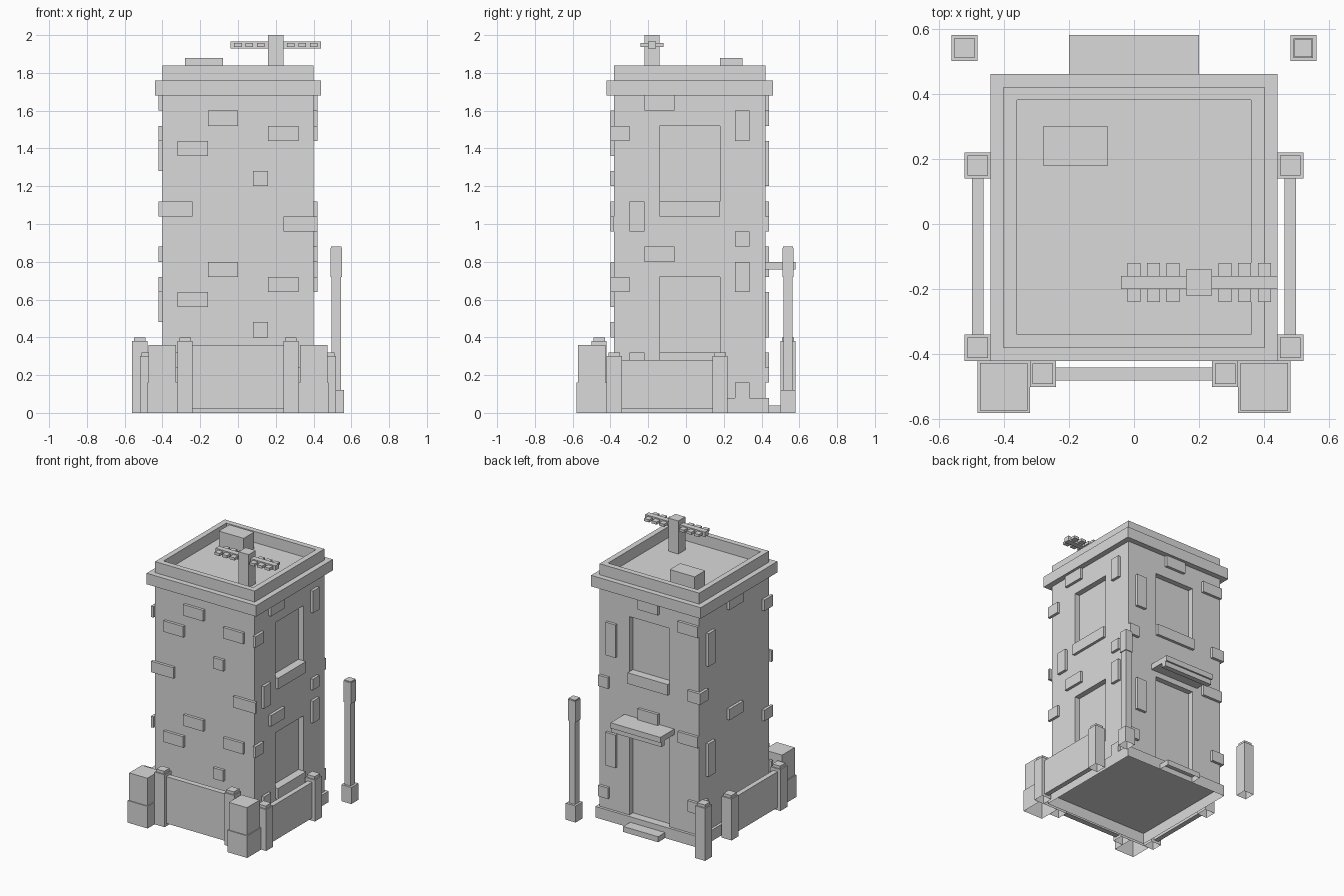
import bpy, bmesh

old = bpy.data.objects.get("Cube")
if old:
    bpy.data.objects.remove(old, do_unlink=True)

stone = bpy.data.materials.new("plain grey")
stone.use_nodes = True
GREY = (0.7, 0.7, 0.7, 1)
stone.diffuse_color = GREY
stone.node_tree.nodes["Principled BSDF"].inputs["Base Color"].default_value = GREY

CY = 0.02   # tower centre in y
FLOOR = 0.8  # storey height; the masonry repeats at this step


def add_box(bm, x, y, z):
    """Box from (min, max) ranges; boxes on the ground have no underside."""
    v = [bm.verts.new((i, j, k)) for i in x for j in y for k in z]
    quads = [(0, 1, 3, 2), (4, 6, 7, 5), (0, 4, 5, 1), (2, 3, 7, 6), (1, 5, 7, 3)]
    if z[0] > 0:
        quads.append((0, 2, 6, 4))
    for q in quads:
        bm.faces.new([v[i] for i in q])


def make(name, boxes):
    bm = bmesh.new()
    for b in boxes:
        add_box(bm, *b)
    bmesh.ops.recalc_face_normals(bm, faces=bm.faces)
    mesh = bpy.data.meshes.new(name)
    bm.to_mesh(mesh)
    bm.free()
    mesh.materials.append(stone)
    ob = bpy.data.objects.new(name, mesh)
    bpy.context.collection.objects.link(ob)
    return ob


def span(c, r):
    return (c - r, c + r)


def square(cx, cy, r, z0, z1):
    return (span(cx, r), span(cy, r), (z0, z1))


# Tower body, with window and door recesses cut in
body = make("tower_body", [square(0, CY, 0.4, 0.08, 1.76)])
W = 0.16
cuts = make("recess_cutter", [
    ((0.36, 0.5), span(CY, W), (1.04, 1.52)),
    ((0.36, 0.5), span(CY, W), (0.24, 0.72)),
    (span(0, W), (0.38, 0.5), (1.04, 1.52)),
    (span(0, W), (0.38, 0.5), (0.06, 0.72))])
cuts.hide_render = True
mod = body.modifiers.new("recesses", "BOOLEAN")
mod.operation, mod.solver, mod.object = "DIFFERENCE", "EXACT", cuts
bpy.context.view_layer.objects.active = body
bpy.ops.object.modifier_apply(modifier=mod.name)
bpy.data.objects.remove(cuts, do_unlink=True)

# Plinth, cornice and sills
make("plinth", [square(0, CY, 0.42, 0, 0.08)])
make("cornice", [square(0, CY, 0.44, 1.68, 1.76)])
make("window_sills", [
    ((0.36, 0.42), span(CY, W), (1.04, 1.12)),
    ((0.36, 0.42), span(CY, W), (0.24, 0.32)),
    (span(0, W), (0.38, 0.44), (1.04, 1.12))])

# Parapet ring
make("parapet", [
    (span(0, 0.4), (-0.38, -0.34), (1.76, 1.84)),
    (span(0, 0.4), (0.38, 0.42), (1.76, 1.84)),
    ((-0.4, -0.36), (-0.34, 0.38), (1.76, 1.84)),
    ((0.36, 0.4), (-0.34, 0.38), (1.76, 1.84))])

# Door canopy with its front valance, and the step
make("door_canopy", [(span(0, 0.2), (0.42, 0.58), (0.76, 0.8)),
                     (span(0, 0.2), (0.53, 0.568), (0.725, 0.76))])
make("door_step", [(span(0, 0.14), (0.44, 0.52), (0, 0.04))])

# Roof hatch and aerial
make("roof_hatch", [((-0.28, -0.08), (0.18, 0.3), (1.76, 1.88))])
make("aerial_mast", [square(0.2, -0.18, 0.04, 1.76, 2)])
make("aerial_boom", [(span(0.2, 0.24), span(-0.18, 0.02), (1.93, 1.965))])
make("aerial_rods", [
    (span(0.2 + s * d, 0.02), span(-0.18, 0.06), (1.938, 1.957))
    for s in (-1, 1) for d in (0.08, 0.14, 0.2)])


# Raised stones: (start, end, bottom, height) along each wall, upper storey
def stones(name, rows, place):
    boxes = []
    for a, b, z, h in rows:
        for low in (z, z - FLOOR):
            boxes.append(place((a, b), (low, low + h)))
    make(name, boxes)


H = 0.08
stones("front_stones", [
    (-0.16, 0, 1.52, H), (0.16, 0.32, 1.44, H), (-0.32, -0.16, 1.36, H),
    (0.08, 0.16, 1.2, H), (-0.42, -0.24, 1.04, H), (0.24, 0.42, 0.96, H)],
    lambda u, z: (u, (-0.4, -0.38), z))
stones("left_stones", [
    (-0.22, -0.06, 1.6, H), (0.26, 0.335, 1.44, 2 * H), (-0.4, -0.3, 1.44, H),
    (-0.3, -0.22, 0.96, 2 * H), (0.26, 0.335, 0.88, H)],
    lambda u, z: ((0.4, 0.42), u, z))
stones("right_stones", [
    (-0.06, 0.1, 1.6, H), (0.26, 0.34, 1.28, 3 * H), (-0.4, -0.3, 1.44, H),
    (0.34, 0.44, 1.04, H)],
    lambda u, z: ((-0.42, -0.4), u, z))
stones("back_stones", [
    (-0.08, 0.08, 1.6, H), (-0.4, -0.24, 1.52, H), (0.26, 0.34, 1.2, 3 * H),
    (-0.4, -0.32, 1.04, H), (0.32, 0.4, 0.96, H)],
    lambda u, z: (u, (0.42, 0.44), z))


# Garden walls and posts, the same on both sides
def post(x, y, top):
    return [square(x, y, 0.04, 0, top - 0.02),
            square(x, y, 0.031, top - 0.02, top)]


for side, s in (("left", 1), ("right", -1)):
    make(side + "_fence_posts", post(s * 0.48, 0.18, 0.32) + post(s * 0.48, -0.38, 0.32))
    make(side + "_fence_panel", [(span(s * 0.48, 0.018), (-0.34, 0.14), (0.02, 0.28))])
    make(side + "_front_post", post(s * 0.28, -0.46, 0.4))
    make(side + "_gate_pillar", [square(s * 0.4, -0.5, 0.08, 0, 0.16),
                                 square(s * 0.4, -0.5, 0.073, 0.16, 0.36)])
make("front_wall_panel", [(span(0, 0.24), span(-0.46, 0.02), (0.02, 0.36))])

# Back corner posts: a short one and a tall lamp
make("back_right_post", post(-0.52, 0.54, 0.4))
make("lamp_post", [square(0.52, 0.54, 0.04, 0, 0.12),
                   square(0.52, 0.54, 0.024, 0.12, 0.72),
                   square(0.52, 0.54, 0.03, 0.72, 0.872),
                   square(0.52, 0.54, 0.027, 0.872, 0.88)])
